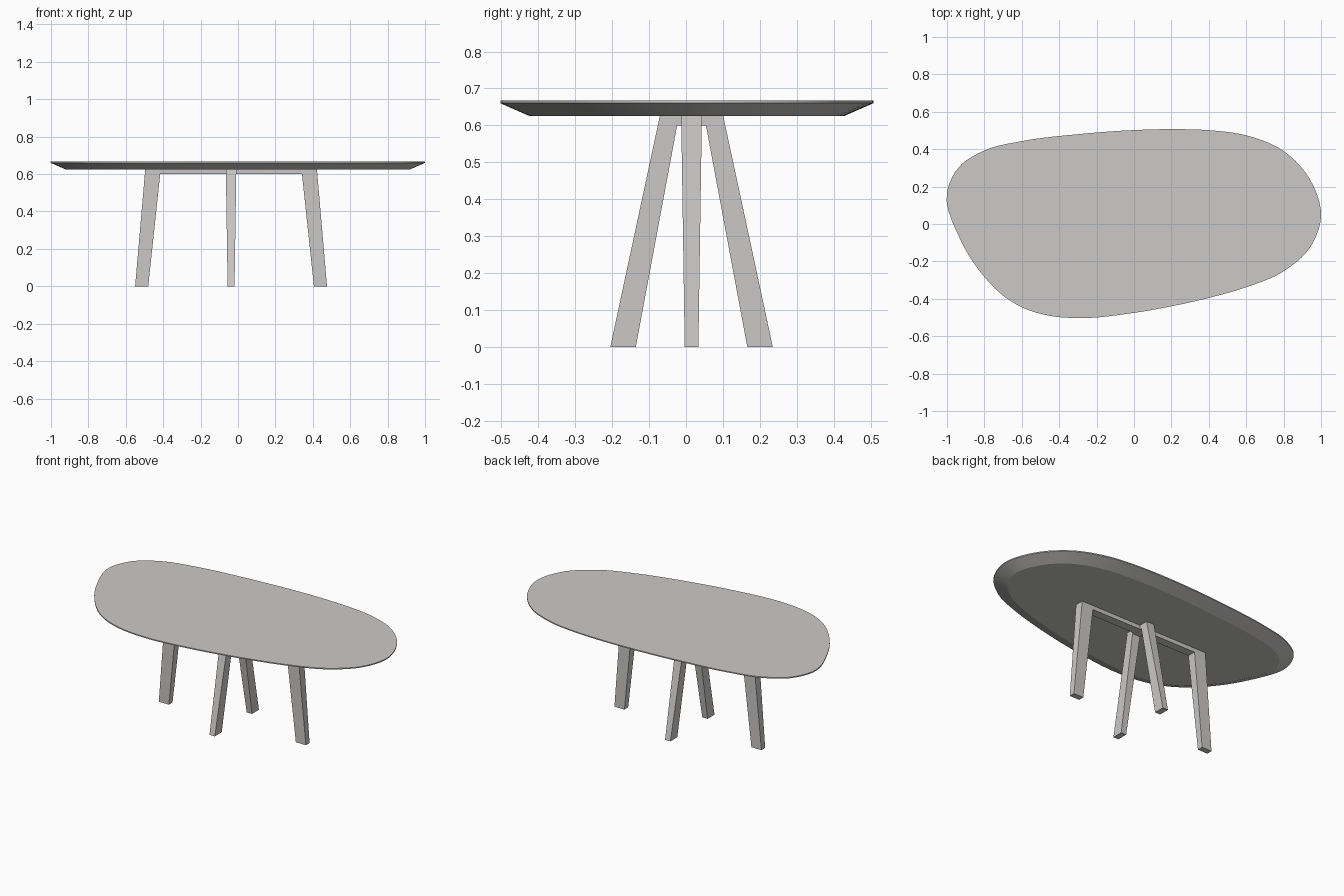
import bpy, bmesh
from mathutils import Vector

if "Cube" in bpy.data.objects:
    bpy.data.objects.remove(bpy.data.objects["Cube"])

mat = bpy.data.materials.new("light grey")
mat.diffuse_color = (0.6, 0.59, 0.58, 1)
mat.use_nodes = True
mat.node_tree.nodes["Principled BSDF"].inputs["Base Color"].default_value = mat.diffuse_color


def finish(name, bm):
    bmesh.ops.recalc_face_normals(bm, faces=bm.faces)
    me = bpy.data.meshes.new(name)
    bm.to_mesh(me)
    bm.free()
    me.materials.append(mat)
    ob = bpy.data.objects.new(name, me)
    bpy.context.collection.objects.link(ob)
    return ob


# Tabletop: smooth closed pebble outline, clockwise from the left end
OUTLINE = [(-1.0, .17), (-.94, .30), (-.80, .393), (-.60, .443), (-.30, .48),
           (0, .502), (.25, .507), (.42, .5), (.60, .474), (.80, .39), (.94, .24),
           (1.0, .04), (.945, -.12), (.80, -.253), (.60, -.338), (.40, -.395),
           (.20, -.44), (0, -.475), (-.30, -.503), (-.45, -.491), (-.60, -.445),
           (-.70, -.383), (-.80, -.283), (-.93, -.08)]


def spline(points, steps):
    pts = [Vector(p) for p in points]
    n = len(pts)
    out = []
    for i in range(n):
        a, b, c, d = (pts[(i + k) % n] for k in (-1, 0, 1, 2))
        # Non-uniform Catmull-Rom tangents
        t0, t1, t2 = ((q - p).length for p, q in ((a, b), (b, c), (c, d)))
        m1 = t1 * ((b - a) / t0 - (c - a) / (t0 + t1) + (c - b) / t1)
        m2 = t1 * ((c - b) / t1 - (d - b) / (t1 + t2) + (d - c) / t2)
        for s in range(steps):
            t = s / steps
            out.append((2*t**3 - 3*t**2 + 1) * b + (t**3 - 2*t**2 + t) * m1
                       + (3*t**2 - 2*t**3) * c + (t**3 - t**2) * m2)
    return out


edge = spline(OUTLINE, 5)
n = len(edge)
inner = []
for i in range(n):
    t = (edge[(i + 2) % n] - edge[i - 2]).normalized()
    inner.append(edge[i] + Vector((t.y, -t.x)) * 0.08)

bm = bmesh.new()
rings = [[bm.verts.new((p.x, p.y, z)) for p in loop]
         for loop, z in ((edge, .667), (edge, .66), (inner, .625))]
for a, b in zip(rings, rings[1:]):
    for i in range(n):
        j = (i + 1) % n
        bm.faces.new((a[i], a[j], b[j], b[i]))
bm.faces.new(rings[0])
bm.faces.new(rings[-1])
top = finish("tabletop", bm)
bpy.context.view_layer.objects.active = top
top.select_set(True)
bpy.ops.object.shade_smooth_by_angle(angle=0.35)

# Leg frames: splayed pair of legs joined by a thin rail, thinner at the feet
CX, CY = -.037, .015


def leg_frame(name, foot_out, foot_in, rail_in, top_out, along_y):
    half = [(foot_out, 0), (foot_in, 0), (rail_in, .6)]
    profile = half + [(-u, z) for u, z in reversed(half)] + [(-top_out, .625), (top_out, .625)]
    bm = bmesh.new()
    sides = []
    for s in (-1, 1):
        ring = []
        for u, z in profile:
            w = s * (.0185 + .0095 * z / .625)
            x, y = (w, u) if along_y else (u, w)
            ring.append(bm.verts.new((CX + x, CY + y, z)))
        bm.faces.new(ring)
        sides.append(ring)
    a, b = sides
    for i in range(len(a)):
        j = (i + 1) % len(a)
        bm.faces.new((a[i], a[j], b[j], b[i]))
    finish(name, bm)


leg_frame("long_leg_frame", .513, .443, .379, .459, False)
leg_frame("cross_leg_frame", .22, .151, .039, .086, True)
